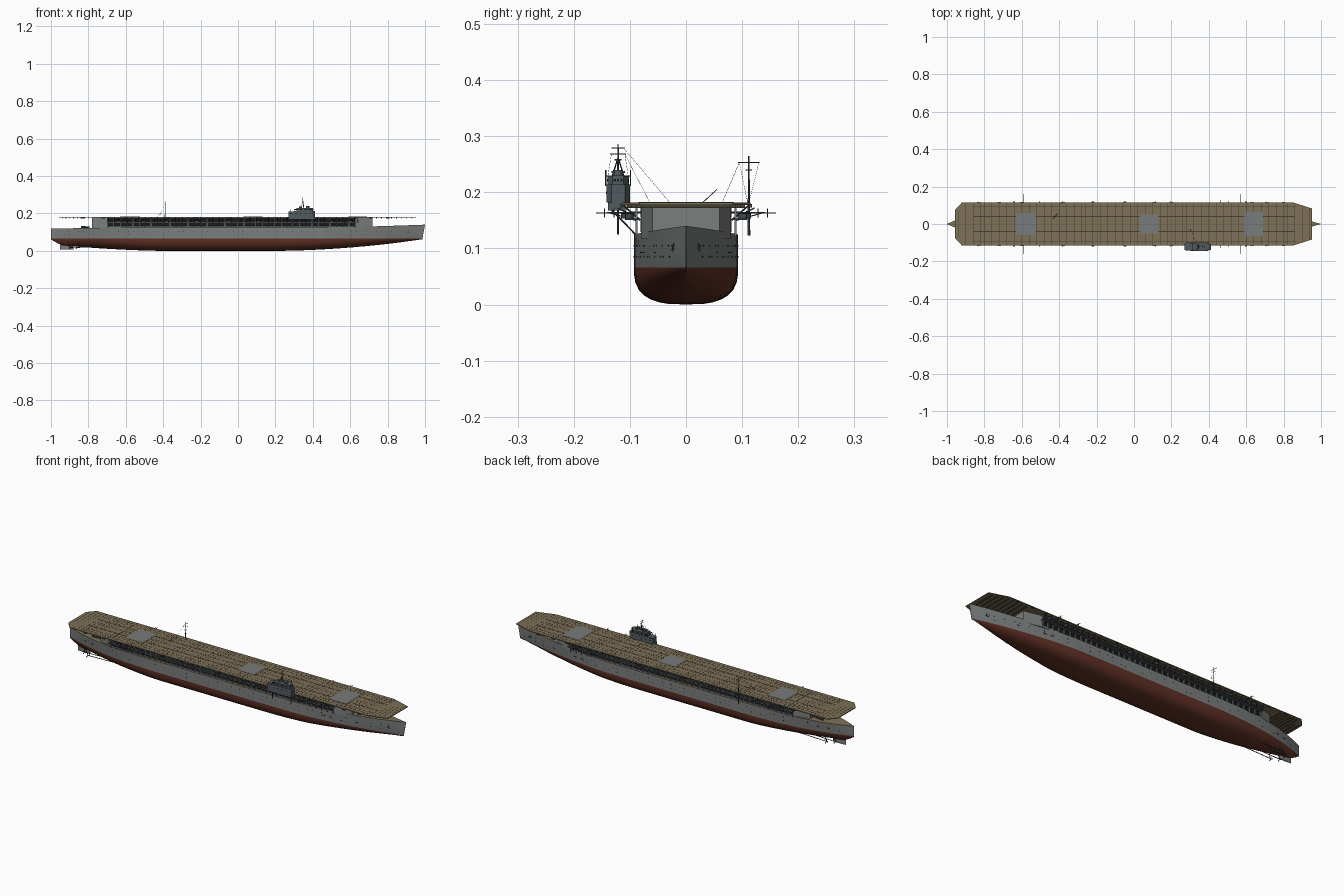
import bpy, bmesh, math
from mathutils import Vector, Matrix

if "Cube" in bpy.data.objects:
    bpy.data.objects.remove(bpy.data.objects["Cube"])

def mat(name, r, g, b):
    m = bpy.data.materials.new(name)
    m.diffuse_color = (r, g, b, 1)
    m.use_nodes = True
    m.node_tree.nodes["Principled BSDF"].inputs["Base Color"].default_value = m.diffuse_color
    return m
GREY = mat("hull grey", .20, .21, .21)
RED = mat("bottom red", .115, .030, .018)
TAN = mat("deck tan", .21, .165, .095)
LINE = mat("deck seam brown", .06, .05, .033)
LIFT = mat("lift grey", .19, .20, .20)
DARK = mat("fitting dark grey", .055, .065, .07)
BLACK = mat("opening black", .008, .009, .010)
ISLE = mat("island grey", .085, .105, .115)

def finish(name, bm, mats, smooth=False):
    bmesh.ops.recalc_face_normals(bm, faces=bm.faces)
    me = bpy.data.meshes.new(name)
    bm.to_mesh(me); bm.free()
    for m in mats: me.materials.append(m)
    ob = bpy.data.objects.new(name, me)
    bpy.context.collection.objects.link(ob)
    if smooth:
        bpy.ops.object.select_all(action='DESELECT')
        ob.select_set(True); bpy.context.view_layer.objects.active = ob
        bpy.ops.object.shade_smooth_by_angle(angle=math.radians(30))
    return ob

parts = {}
def part(name, m):
    return parts.setdefault(name, (bmesh.new(), m))[0]

def box(bm, x0, x1, y0, y1, z0, z1):
    M = Matrix.Translation(((x0+x1)/2, (y0+y1)/2, (z0+z1)/2)) @ Matrix.Diagonal((abs(x1-x0), abs(y1-y0), abs(z1-z0), 1))
    bmesh.ops.create_cube(bm, size=1, matrix=M)

def rod(bm, a, b, r=.001, r2=None, n=6):
    a, b = Vector(a), Vector(b)
    M = Matrix.Translation((a+b)/2) @ (b-a).to_track_quat('Z', 'Y').to_matrix().to_4x4()
    bmesh.ops.create_cone(bm, cap_ends=True, segments=n, radius1=r, radius2=r if r2 is None else r2, depth=(b-a).length, matrix=M)

def prism(bm, pts, z0, z1):
    f = bm.faces.new([bm.verts.new((x, y, z0)) for x, y in pts])
    g = bmesh.ops.extrude_face_region(bm, geom=[f])['geom']
    bmesh.ops.translate(bm, vec=(0, 0, z1-z0), verts=[v for v in g if isinstance(v, bmesh.types.BMVert)])

# ---- hull: lofted sections
WL = .066
def beam(x):
    if x > .3: return .093*max(0, 1-((x-.3)/.7)**2.2)
    if x < -.4: return .093*max(0, 1-((-.4-x)/.6)**3)
    return .093
def keel(x):
    if x > .2: return .062*((x-.2)/.8)**1.8
    if x < -.4: return .034*((-.4-x)/.6)**1.6 + .028*max(0, (-.93-x)/.07)**1.5
    return 0
def sheer(x):
    return .125 + (.015*((x-.4)/.6)**1.5 if x > .4 else 0) - (.006*((-.6-x)/.4) if x < -.6 else 0)
def half(x, z):
    b = beam(x)
    fine = max(0, (abs(x-.0)-.45)/.55)
    w = b*(1-.18*fine) if b > 0 else 0
    if z >= WL: return w + (b-w)*(z-WL)/(sheer(x)-WL)
    s = max(0, (z-keel(x))/(WL-keel(x)))
    n = 2.8-1.5*fine
    return w*(1-(1-s)**n)**(1/n)

bm = bmesh.new()
rings = []
NX = 64
for i in range(NX+1):
    x = math.sin(math.pi*(i/NX-.5)) * .6 + (2*i/NX-1)*.4
    k = keel(x)
    zs = [k+(WL-k)*s for s in (0, .02, .06, .13, .24, .4, .6, .8, 1)] + [WL+(sheer(x)-WL)*s for s in (.5, 1)]
    rake = lambda z: -.015*max(0, (x-.8)/.2)*(1-(z-.06)/.08)
    side = [(x+rake(z), max(half(x, z), .0008 if z > k else 0), z) for z in zs]
    rings.append([bm.verts.new((p, -w, z)) for p, w, z in reversed(side)] + [bm.verts.new(q) for q in side[1:]])
for a, b in zip(rings, rings[1:]):
    for j in range(len(a)-1): bm.faces.new((a[j], a[j+1], b[j+1], b[j]))
    f = bm.faces.new((a[-1], a[0], b[0], b[-1])); f.material_index = 2
bm.faces.new(rings[0]); bm.faces.new(rings[-1])
for f in bm.faces:
    if f.material_index == 0 and f.calc_center_median().z < WL: f.material_index = 1
finish("hull", bm, [GREY, RED, TAN], True)

# ---- hangar block with chamfered ends
prism(part("hangar", GREY), [(-.78, -.055), (-.70, -.08), (.63, -.08), (.72, -.06), (.72, .06), (.63, .08), (-.70, .08), (-.78, .055)], .118, .178)

# ---- flight deck, with tan top
prism(part("flight_deck", TAN), [(-.957, -.075), (-.92, -.115), (.85, -.115), (.952, -.083), (.952, .083), (.85, .115), (-.92, .115), (-.957, .075)], .1775, .1815)
seams = part("deck_seams", LINE)
def deck_half(x):
    if x > .85: return .115-.032*(x-.85)/.102
    return .115 if x > -.92 else .075
for i in range(95):
    x = -.94+i*.02
    w = deck_half(x)-.003
    box(seams, x-.0007, x+.0007, -w, w, .181, .1818)
for y in (-.04, .04):
    box(seams, -.86, .86, y-.0025, y+.0025, .181, .1821)
for y in (-.095, -.075, 0, .075, .095):
    box(seams, -.86, .86, y-.0006, y+.0006, .181, .1819)
box(seams, -.682, -.678, -.085, .085, .181, .1825)
for x0, x1, w in ((-.63, -.525, .06), (.03, .13, .05), (.59, .69, .068)):
    box(part("deck_lifts", LIFT), x0, x1, -w, w, .181, .1826)
# beams below the deck overhangs
for i in range(8):
    for x in (-.80-i*.02, .74+i*.027):
        box(part("deck_beams", LINE), x-.002, x+.002, -deck_half(x)+.01, deck_half(x)-.01, .172, .178)

# ---- side galleries, openings, columns and gun tubs
for s in (-1, 1):
    cols = part("gallery_columns", GREY)
    for i in range(41):
        x = -.695+i*.033
        if i < 40:
            box(part("hangar_openings", BLACK), x+.003, x+.030, s*.079, s*.0812, .129, .150)
            box(part("hangar_openings", BLACK), x+.003, x+.030, s*.079, s*.0812, .155, .175)
        box(cols, x-.002, x+.002, s*.086, s*.090, .122, .178)
        rod(part("deck_braces", DARK), (x, s*.081, .150), (x, s*.112, .177), .0015, n=4)
        rod(part("gallery_rails", DARK), (x+.016, s*.108, .152), (x+.016, s*.108, .167), .0008, n=4)
    box(part("gallery_walkway", DARK), -.70, .63, s*.08, s*.109, .1505, .153)
    for z in (.160, .167):
        rod(part("gallery_rails", DARK), (-.70, s*.108, z), (.63, s*.108, z), .0007, n=4)
    for x in (-.64, -.5, -.38, -.22, -.05, .11, .2, .5, .6):
        rod(part("gun_tubs", DARK), (x, s*.104, .153), (x, s*.104, .162), .012, n=12)
        for d in (-.003, .003):
            rod(part("gun_barrels", DARK), (x+d, s*.104, .163), (x+d, s*.122, .172), .0012)
    for x in (-.83, -.72, -.6, -.38, -.22, -.05, .11, .2, .63, .71, .8):
        box(part("edge_platforms", DARK), x-.01, x+.01, s*.112, s*.118, .173, .179)
    # folding aerial masts, swung outboard
    for x in (-.59, .46, .57):
        m = part("side_aerials", DARK)
        rod(m, (x, s*.08, .164), (x, s*.16, .163), .0018, .001)
        rod(m, (x, s*.09, .150), (x, s*.135, .163), .001)
        for y in (.128, .145):
            rod(m, (x-.008, s*y, .1635), (x+.008, s*y, .1635), .0008)
            rod(m, (x, s*y, .155), (x, s*y, .171), .0008)
    # portholes, scuttles and anchors
    for i in range(70):
        x = -.93+i*.0265
        for z in (.105, .085):
            if (i*7+int(z*200)) % 5 < 2: continue
            y = half(x, z)
            box(part("portholes", BLACK), x-.0015, x+.0015, s*(y-.003), s*(y+.0006), z-.0015, z+.0015)
    for x in (-.87, -.82, .56, .60, .74):
        y = half(x, .092)
        box(part("hull_vents", BLACK), x-.012, x+.012, s*(y-.004), s*(y+.0008), .0915, .094)
    y = half(.91, .1)
    rod(part("anchors", DARK), (.91, s*(y-.002), .112), (.91, s*(y+.002), .095), .0018)
    rod(part("anchors", DARK), (.902, s*(y+.001), .096), (.918, s*(y+.001), .096), .0018)
    # boats stowed aft, and the shafts with propellers
    rod(part("boats", DARK), (-.84, s*.035, .127), (-.79, s*.035, .127), .006, .003, 8)
    for x0, x1, y in ((-.70, -.865, .042), (-.75, -.90, .02)):
        rod(part("propeller_shafts", DARK), (x0, s*y, .022), (x1, s*y, .018), .002)
        rod(part("propeller_shafts", DARK), (x1+.01, s*y, .018), (x1+.01, s*y*.8, .045), .0015)
        for k in range(3):
            a = k*2*math.pi/3
            p = (x1, s*y+.011*math.sin(a), .018+.011*math.cos(a))
            box_m = part("propellers", DARK)
            rod(box_m, (x1, s*y, .018), p, .0015, .0035, 4)

# ---- rudder
prism(part("rudder", GREY), [(-.952, 0), (-.92, -.003), (-.88, -.002), (-.88, .002), (-.92, .003)], .006, .045)

# ---- island with bridge, funnel casing and support
Y = -.121
prism(part("island", ISLE), [(.27, Y-.016), (.28, Y-.021), (.395, Y-.021), (.412, Y-.012), (.412, Y+.012), (.395, Y+.021), (.28, Y+.021), (.27, Y+.016)], .1815, .211)
prism(part("island", ISLE), [(.305, Y-.023), (.395, Y-.023), (.411, Y-.012), (.411, Y+.012), (.395, Y+.023), (.305, Y+.023)], .211, .214)
prism(part("island", ISLE), [(.312, Y-.019), (.388, Y-.019), (.402, Y-.01), (.402, Y+.01), (.388, Y+.019), (.312, Y+.019)], .214, .228)
prism(part("island", ISLE), [(.325, Y-.023), (.385, Y-.023), (.404, Y-.012), (.404, Y+.012), (.385, Y+.023), (.325, Y+.023)], .228, .230)
box(part("island", ISLE), .27, .412, Y-.018, Y+.015, .168, .1815)
rod(part("island_director", ISLE), (.372, Y, .23), (.372, Y, .240), .009, n=12)
box(part("island_director", ISLE), .366, .378, Y-.012, Y+.012, .234, .238)
rod(part("island_director", ISLE), (.335, Y, .23), (.335, Y, .236), .008, n=12)
for x in (.285, .31, .335, .36, .385):
    for s in (-1, 1):
        box(part("island_windows", BLACK), x-.003, x+.003, Y+s*.02, Y+s*.0215, .197, .201)
        if x > .3: box(part("island_windows", BLACK), x-.008, x+.008, Y+s*.018, Y+s*.0195, .219, .224)
for y in (-.006, 0, .006):
    box(part("island_windows", BLACK), .40, .4025, Y+y-.002, Y+y+.002, .219, .224)
for x in (.28, .30, .39):
    for s in (-1, 1):
        rod(part("island_rails", DARK), (x, Y+s*.022, .211), (x, Y+s*.022, .240 if x > .38 else .22), .001)
for x in (.29, .40):
    rod(part("island_supports", DARK), (x, Y, .125), (x, Y, .17), .002)
    rod(part("island_supports", DARK), (x, -.09, .125), (x, Y-.012, .169), .0015)

# ---- island tripod mast and port signal mast, with yards and rigging
mast = part("masts", DARK)
rig = part("rigging", DARK)
rod(mast, (.352, Y, .228), (.345, Y, .286), .0024, .0012)
for s in (-1, 1):
    rod(mast, (.335, Y+s*.010, .23), (.348, Y, .262), .0012)
for z, w in ((.279, .012), (.268, .014), (.258, .006)):
    rod(mast, (.347, Y-w, z), (.347, Y+w, z), .001)
rod(mast, (-.39, .112, .123), (-.39, .112, .265), .0026, .0012)
for z, w in ((.253, .019), (.24, .006)):
    rod(mast, (-.39, .112-w, z), (-.39, .112+w, z), .001)
for a, b in (((.347, Y+.012, .276), (.30, -.03, .183)), ((.347, Y+.012, .268), (.31, -.065, .183)),
             ((.347, Y-.012, .268), (.33, Y-.018, .23)), ((.347, Y+.012, .268), (.33, Y+.018, .23)),
             ((-.39, .095, .253), (-.42, .065, .183)), ((-.39, .13, .253), (-.39, .112, .18)),
             ((-.39, .095, .253), (-.39, .110, .18))):
    rod(rig, a, b, .0003, n=3)
# deck-edge jib
rod(mast, (-.43, .03, .182), (-.41, .055, .205), .0008)

for name, (b, m) in parts.items():
    finish(name, b, [m])
